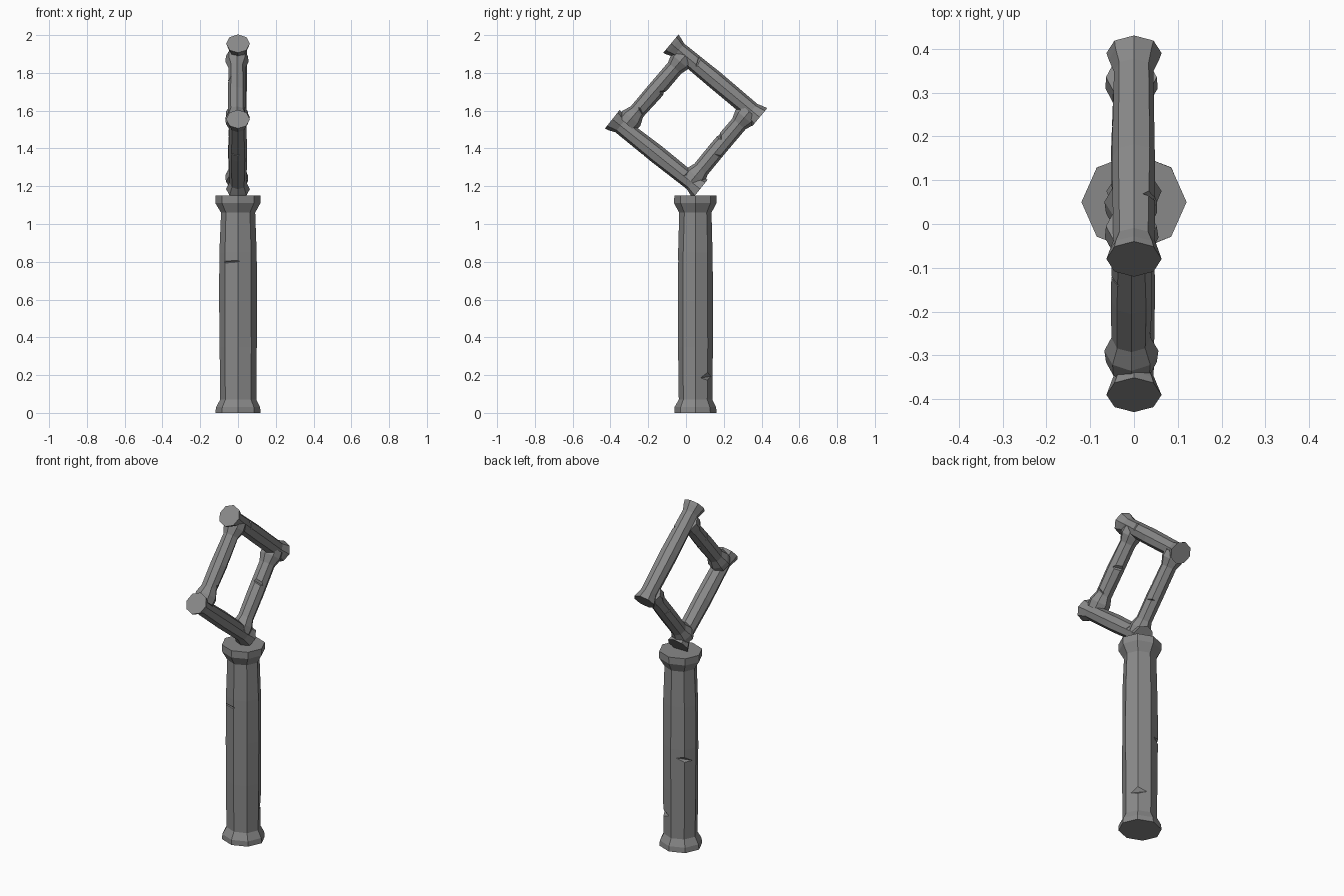
import bpy, bmesh, math, random
from mathutils import Vector, Matrix

random.seed(4)
if "Cube" in bpy.data.objects:
    bpy.data.objects.remove(bpy.data.objects["Cube"], do_unlink=True)

stone = bpy.data.materials.new("grey stone")
stone.use_nodes = True
grey = (0.25, 0.25, 0.25, 1)
stone.diffuse_color = grey
stone.node_tree.nodes["Principled BSDF"].inputs["Base Color"].default_value = grey

SIDES = 8


def make_object(name, bm):
    bmesh.ops.recalc_face_normals(bm, faces=bm.faces)
    mesh = bpy.data.meshes.new(name)
    bm.to_mesh(mesh)
    bm.free()
    obj = bpy.data.objects.new(name, mesh)
    bpy.context.scene.collection.objects.link(obj)
    mesh.materials.append(stone)
    return obj


def notch_cutter(height, angle, inner, outer, half, tilt):
    """Wedge pointing at the shaft axis, with a steep and a shallow side."""
    bm = bmesh.new()
    for side in (-1, 1):
        width = outer * 1.3 * side
        for radius, z in ((inner, 0), (outer, half * 1.6), (outer, -half)):
            bm.verts.new((radius, width, z))
    bmesh.ops.convex_hull(bm, input=bm.verts)
    place = (Matrix.Translation((0, 0, height))
             @ Matrix.Rotation(math.radians(angle), 4, 'Z')
             @ Matrix.Rotation(math.radians(tilt), 4, 'X'))
    bm.transform(place)
    return make_object("notch_cutter", bm)


def column(name, start, end, profile, notches, squash=1.0, wobble=0.002):
    """Flared octagonal shaft from start to end, with chips cut out."""
    start, end = Vector(start), Vector(end)
    length = (end - start).length
    bm = bmesh.new()
    rings = []
    for i, (z, radius) in enumerate(profile):
        z = z if z >= 0 else length + z
        if i == len(profile) - 1:
            z = length
        inside = 0 < i < len(profile) - 1
        ring = []
        for k in range(SIDES):
            a = math.tau * k / SIDES
            r = radius + (random.uniform(-wobble, wobble) if inside else 0)
            ring.append(bm.verts.new((r * math.cos(a), r * squash * math.sin(a), z)))
        rings.append(ring)
    for low, high in zip(rings, rings[1:]):
        for k in range(SIDES):
            n = (k + 1) % SIDES
            bm.faces.new((low[k], low[n], high[n], high[k]))
    bm.faces.new(rings[0])
    bm.faces.new(rings[-1])
    obj = make_object(name, bm)

    # Chips along the shaft
    cutters = []
    for notch in notches:
        cutter = notch_cutter(*notch)
        mod = obj.modifiers.new("chip", 'BOOLEAN')
        mod.operation, mod.solver, mod.object = 'DIFFERENCE', 'EXACT', cutter
        cutters.append(cutter)
    bpy.context.view_layer.update()
    graph = bpy.context.evaluated_depsgraph_get()
    obj.data = bpy.data.meshes.new_from_object(obj.evaluated_get(graph))
    obj.modifiers.clear()
    for cutter in cutters:
        bpy.data.objects.remove(cutter, do_unlink=True)

    # Stand the shaft along its axis, keeping local x sideways
    z_axis = (end - start).normalized()
    x_axis = Vector((1, 0, 0))
    y_axis = z_axis.cross(x_axis)
    turn = Matrix((x_axis, y_axis, z_axis)).transposed().to_4x4()
    obj.data.transform(Matrix.Translation(start) @ turn)
    return obj


# Main pillar
pillar_profile = [(0, .12), (.03, .118), (.07, .096), (.35, .098), (.6, .1),
                  (.85, .097), (1.06, .091), (1.11, .12), (1.15, .12)]
column("pillar", (0, .05, 0), (0, .05, 1.15), pillar_profile,
       [(.8, -112, .08, .13, .035, 4),
        (.54, 135, .078, .13, .03, -14),
        (.19, 50, .076, .13, .05, 6)], squash=.93)

# Long bars of the square frame
long_profile = [(0, .063), (.02, .058), (.055, .046), (.3, .049),
                (-.055, .046), (-.02, .058), (-1e-4, .063)]
column("upper_long_bar", (0, -.08, 1.955), (0, .39, 1.565), long_profile,
       [(.17, -28, .036, .075, .022, 20)])
column("lower_long_bar", (0, -.39, 1.555), (0, .075, 1.185), long_profile,
       [(.25, 105, .038, .075, .014, 8),
        (.49, -35, .036, .075, .02, -15)])

# Short bars joining them
short_profile = [(0, .058), (.04, .06), (.085, .044), (.22, .046),
                 (-.085, .044), (-.04, .06), (-1e-4, .058)]
column("front_short_bar", (-.006, -.315, 1.53), (-.006, -.005, 1.89), short_profile,
       [(.25, 70, .032, .075, .035, 10),
        (.1, 20, .034, .08, .02, -18),
        (.3, 200, .036, .075, .015, 12)])
column("back_short_bar", (-.006, .025, 1.225), (-.006, .335, 1.595), short_profile,
       [(.28, -65, .032, .075, .035, -10),
        (.2, 40, .037, .075, .014, 15),
        (.31, 165, .036, .075, .018, -12)])
